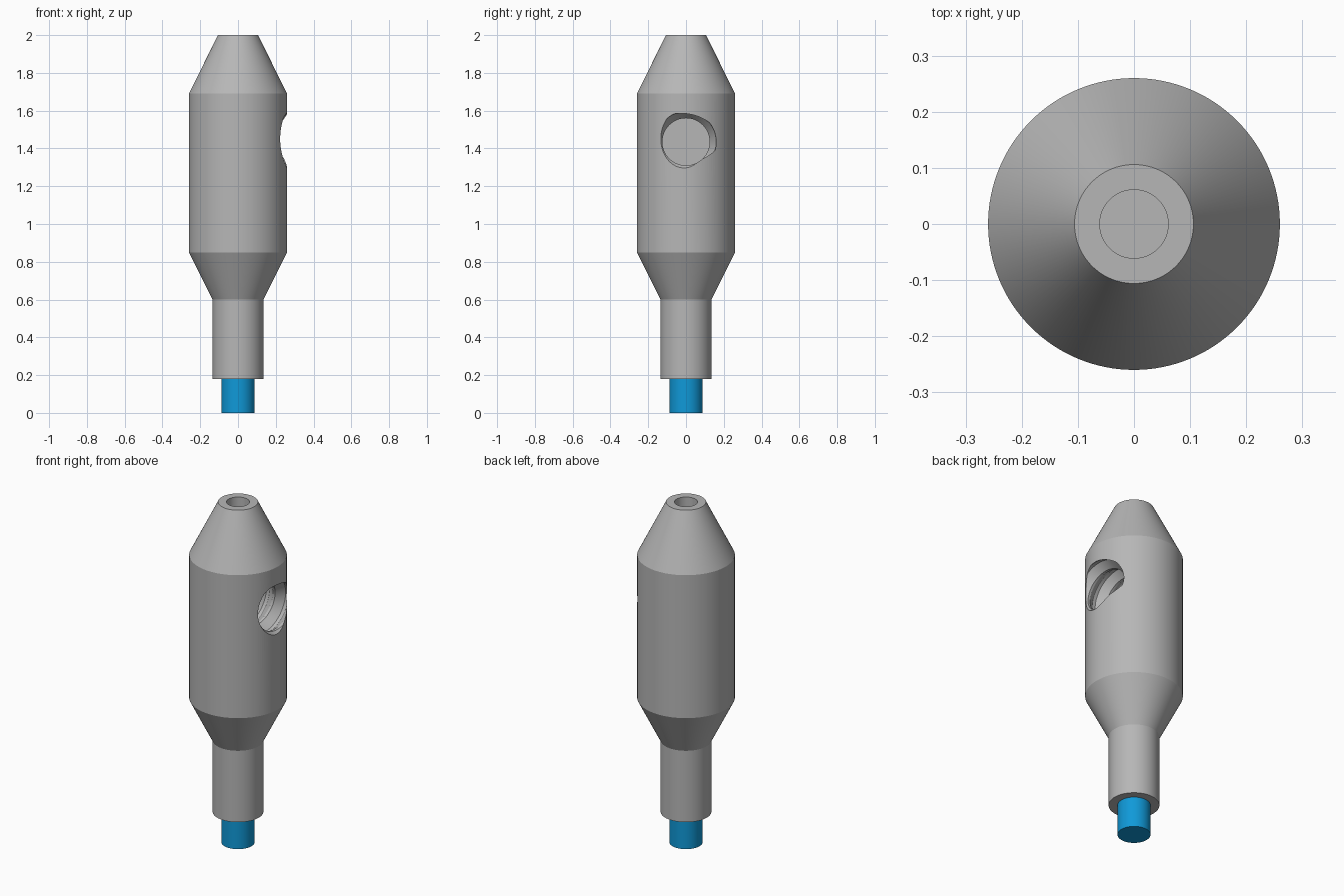
import bpy, bmesh, math

if "Cube" in bpy.data.objects:
    bpy.data.objects.remove(bpy.data.objects["Cube"])

TAU = math.tau


def material(name, rgb):
    m = bpy.data.materials.new(name)
    m.diffuse_color = (*rgb, 1)
    m.use_nodes = True
    m.node_tree.nodes["Principled BSDF"].inputs["Base Color"].default_value = m.diffuse_color
    return m


grey = material("metal grey", (0.47, 0.47, 0.47))
blue = material("pin blue", (0.005, 0.32, 0.69))


def make_object(name, bm, mat):
    bmesh.ops.recalc_face_normals(bm, faces=bm.faces[:])
    me = bpy.data.meshes.new(name)
    bm.to_mesh(me)
    bm.free()
    me.materials.append(mat)
    ob = bpy.data.objects.new(name, me)
    bpy.context.collection.objects.link(ob)
    return ob


def smooth(ob, angle=20):
    bpy.ops.object.select_all(action='DESELECT')
    ob.select_set(True)
    bpy.context.view_layer.objects.active = ob
    bpy.ops.object.shade_smooth_by_angle(angle=math.radians(angle))


def lathe(name, profile, mat, n=128):
    """Revolve (radius, z) points about z and cap both ends."""
    bm = bmesh.new()
    rings = [[bm.verts.new((r * math.cos(TAU * j / n), r * math.sin(TAU * j / n), z))
              for j in range(n)] for r, z in profile]
    for a, b in zip(rings, rings[1:]):
        for j in range(n):
            k = (j + 1) % n
            bm.faces.new((a[j], a[k], b[k], b[j]))
    bm.faces.new(rings[0])
    bm.faces.new(rings[-1])
    return make_object(name, bm, mat)


# Tapered body with a blind bore in its tip
body = lathe("body", [(0.135, 0.18), (0.135, 0.60), (0.26, 0.85), (0.26, 1.69),
                      (0.106, 2.0), (0.061, 2.0), (0.061, 1.69)], grey)

# Threaded side hole: the grid step follows the helix, so its edges stay clean
PITCH, N, FLOOR, CENTRE_Z = 0.123, 64, 0.0, 1.435


def thread_radius(x, angle):
    u = (x - 0.206) / PITCH - angle / TAU
    d = abs(u - round(u))                      # distance from the groove centre
    depth = min(1, max(0, (0.44 - d) / 0.36))
    return 0.125 + 0.035 * depth * min(1, max(0, (x - FLOOR) / 0.03))


bm = bmesh.new()
rings = []
for i in range(int(0.34 / PITCH * N)):
    x = FLOOR + i * PITCH / N
    ring = []
    for j in range(N):
        t = TAU * j / N
        r = thread_radius(x, t)
        ring.append(bm.verts.new((x, r * math.cos(t), CENTRE_Z + r * math.sin(t))))
    rings.append(ring)
for a, b in zip(rings, rings[1:]):
    for j in range(N):
        k = (j + 1) % N
        bm.faces.new((a[j], a[k], b[k]))
        bm.faces.new((a[j], b[k], b[j]))
bm.faces.new(rings[0])
bm.faces.new(rings[-1])
cutter = make_object("thread_cutter", bm, grey)
cutter.hide_render = True

cut = body.modifiers.new("side hole", 'BOOLEAN')
cut.operation = 'DIFFERENCE'
cut.solver = 'EXACT'
cut.object = cutter
bpy.context.view_layer.objects.active = body
bpy.ops.object.modifier_apply(modifier=cut.name)
bpy.data.objects.remove(cutter)
smooth(body)

# Pin under the neck
pin = lathe("pin", [(0.088, 0.0), (0.088, 0.18)], blue, 96)
smooth(pin)
